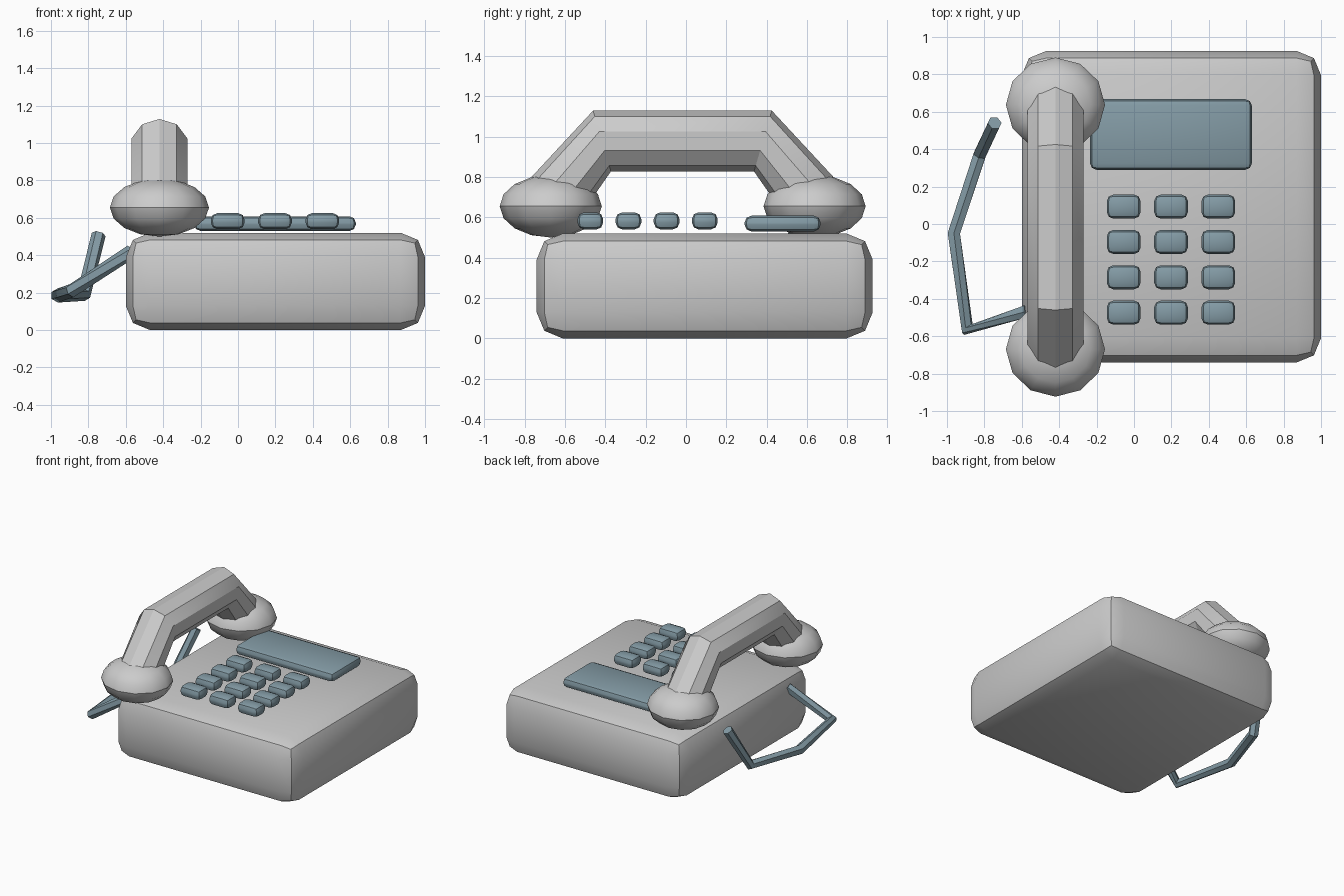
import bpy, bmesh, math
from mathutils import Vector

if "Cube" in bpy.data.objects:
    bpy.data.objects.remove(bpy.data.objects["Cube"])

slate = bpy.data.materials.new("slate")
slate.diffuse_color = (0.23, 0.33, 0.38, 1)
slate.use_nodes = True
slate.node_tree.nodes["Principled BSDF"].inputs["Base Color"].default_value = slate.diffuse_color


def finish(bm, name, mat=None):
    bmesh.ops.recalc_face_normals(bm, faces=bm.faces[:])
    me = bpy.data.meshes.new(name)
    bm.to_mesh(me)
    bm.free()
    ob = bpy.data.objects.new(name, me)
    bpy.context.collection.objects.link(ob)
    if mat:
        me.materials.append(mat)
    bpy.ops.object.select_all(action='DESELECT')
    ob.select_set(True)
    bpy.context.view_layer.objects.active = ob
    bpy.ops.object.shade_smooth_by_angle(angle=math.radians(30))
    return ob


def rounded_box(name, lo, hi, bevel, mat=None):
    lo, hi = Vector(lo), Vector(hi)
    bm = bmesh.new()
    bmesh.ops.create_cube(bm, size=1)
    for v in bm.verts:
        v.co = (lo + hi) / 2 + v.co * (hi - lo)
    bmesh.ops.bevel(bm, geom=bm.edges[:], offset=bevel, segments=2,
                    profile=0.5, affect='EDGES')
    return finish(bm, name, mat)


def tube(name, pts, r, sides, mat=None):
    pts = [Vector(p) for p in pts]
    bm = bmesh.new()
    rings = []
    for i, p in enumerate(pts):
        t = (pts[min(i + 1, len(pts) - 1)] - pts[max(i - 1, 0)]).normalized()
        side = t.cross(Vector((0, 0, 1))).normalized()
        up = side.cross(t)
        angles = [math.pi / 2 + 2 * math.pi * k / sides for k in range(sides)]
        rings.append([bm.verts.new(p + r * (math.cos(a) * side + math.sin(a) * up))
                      for a in angles])
    for a, b in zip(rings, rings[1:]):
        for k in range(sides):
            n = (k + 1) % sides
            bm.faces.new((a[k], a[n], b[n], b[k]))
    bm.faces.new(rings[0])
    bm.faces.new(rings[-1])
    return finish(bm, name, mat)


def cup(name, centre, scale):
    bm = bmesh.new()
    bmesh.ops.create_uvsphere(bm, u_segments=12, v_segments=8, radius=1)
    bmesh.ops.scale(bm, vec=scale, verts=bm.verts)
    bmesh.ops.translate(bm, vec=centre, verts=bm.verts)
    return finish(bm, name)


# Body and display
rounded_box("body", (-0.6, -0.74, 0), (1.0, 0.925, 0.52), 0.13)
rounded_box("display", (-0.235, 0.29, 0.53), (0.63, 0.667, 0.608), 0.034, slate)

# Keypad, four rows of three
for row in range(4):
    for col in range(3):
        x, y = -0.055 + 0.253 * col, 0.093 - 0.189 * row
        rounded_box(f"key_{row}_{col}", (x - 0.09, y - 0.064, 0.54),
                    (x + 0.09, y + 0.064, 0.625), 0.034, slate)

# Handset: bent grip and the two cups
hx = -0.42
tube("handset_grip", [(hx, -0.672, 0.67), (hx, -0.416, 0.978),
                      (hx, 0.381, 0.978), (hx, 0.637, 0.67)], 0.157, 10)
cup("mouthpiece", (hx, -0.67, 0.655), (0.265, 0.253, 0.155))
cup("earpiece", (hx, 0.637, 0.655), (0.265, 0.253, 0.155))

# Cord
tube("cord", [(-0.57, -0.465, 0.42), (-0.89, -0.565, 0.21),
              (-0.963, -0.05, 0.185), (-0.825, 0.37, 0.19),
              (-0.745, 0.54, 0.51)], 0.038, 6, slate)
